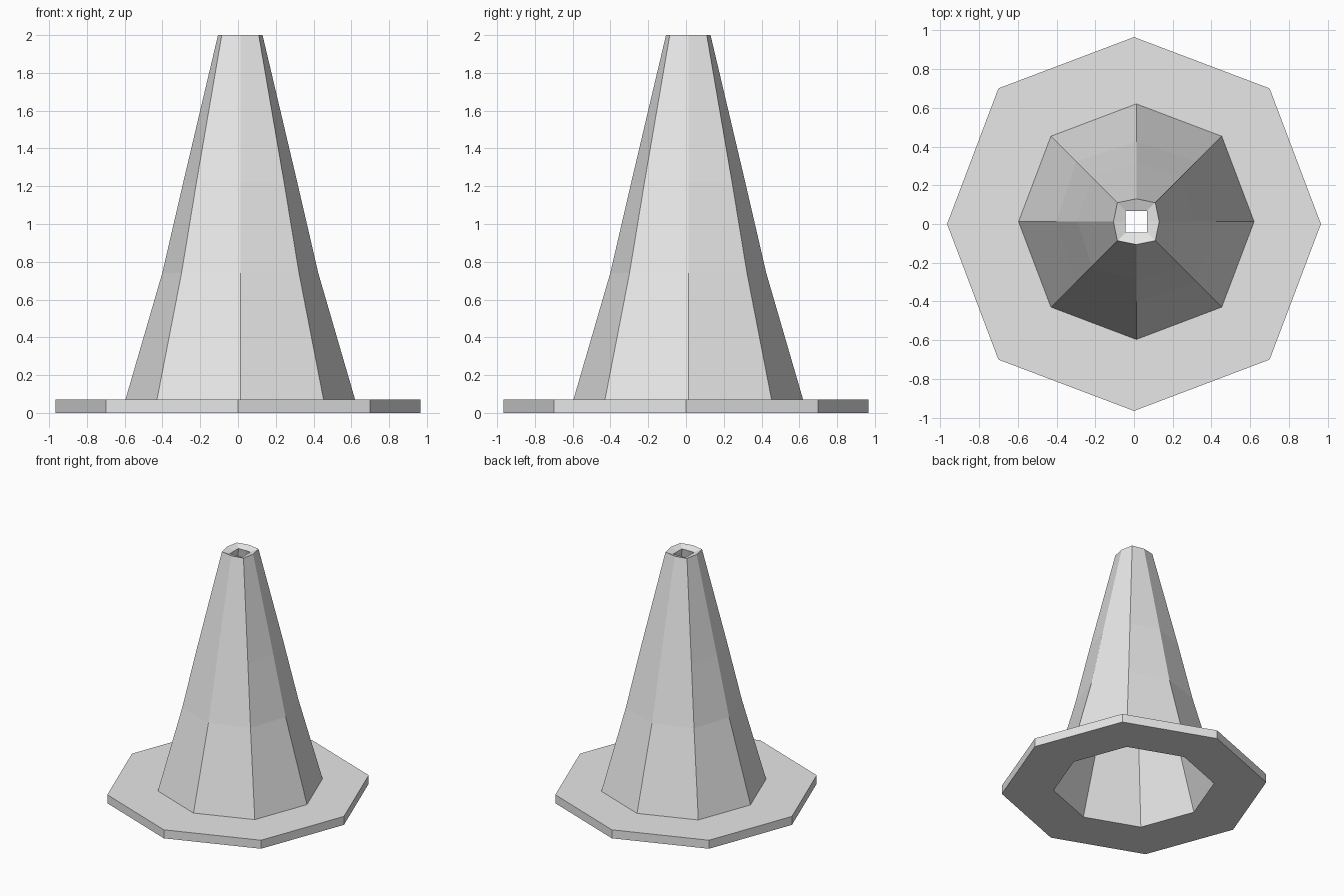
import bpy
import bmesh

cube = bpy.data.objects.get("Cube")
if cube:
    bpy.data.objects.remove(cube, do_unlink=True)

grey = bpy.data.materials.new("plain grey")
grey.use_nodes = True
grey.diffuse_color = (0.8, 0.8, 0.8, 1)
grey.node_tree.nodes["Principled BSDF"].inputs["Base Color"].default_value = (0.8, 0.8, 0.8, 1)

# The hollow cone stands slightly off the centre of its plate
SHIFT = 0.012


def octagon(bm, axis, diag, z, shift):
    """Eight-cornered ring: reach along the axes, and x/y of the diagonal corners."""
    corners = [(axis, 0), (diag, diag), (0, axis), (-diag, diag),
               (-axis, 0), (-diag, -diag), (0, -axis), (diag, -diag)]
    return [bm.verts.new((x + shift, y + shift, z)) for x, y in corners]


def loft(name, rings):
    """Join successive rings with flat quads."""
    bm = bmesh.new()
    loops = [octagon(bm, *ring) for ring in rings]
    for low, high in zip(loops, loops[1:]):
        for i in range(8):
            j = (i + 1) % 8
            bm.faces.new((low[i], low[j], high[j], high[i]))
    mesh = bpy.data.meshes.new(name)
    bm.to_mesh(mesh)
    bm.free()
    mesh.materials.append(grey)
    obj = bpy.data.objects.new(name, mesh)
    bpy.context.collection.objects.link(obj)
    return obj


cone_foot = (0.608, 0.441, 0.07, SHIFT)
inner_foot = (0.585, 0.425, 0, SHIFT)

# Flat base plate: underside, rim, top
loft("base_plate", [
    inner_foot,
    (0.965, 0.70, 0, 0),
    (0.965, 0.70, 0.07, 0),
    cone_foot,
])

# Cone: up the outside, over the sunken lip, down the inside
loft("cone_body", [
    cone_foot,
    (0.413, 0.311, 0.74, SHIFT),
    (0.302, 0.232, 1.22, SHIFT),
    (0.118, 0.098, 2.0, SHIFT),
    (0.055, 0.055, 1.98, SHIFT),
    (0.258, 0.192, 1.21, SHIFT),
    (0.370, 0.272, 0.73, SHIFT),
    inner_foot,
])
